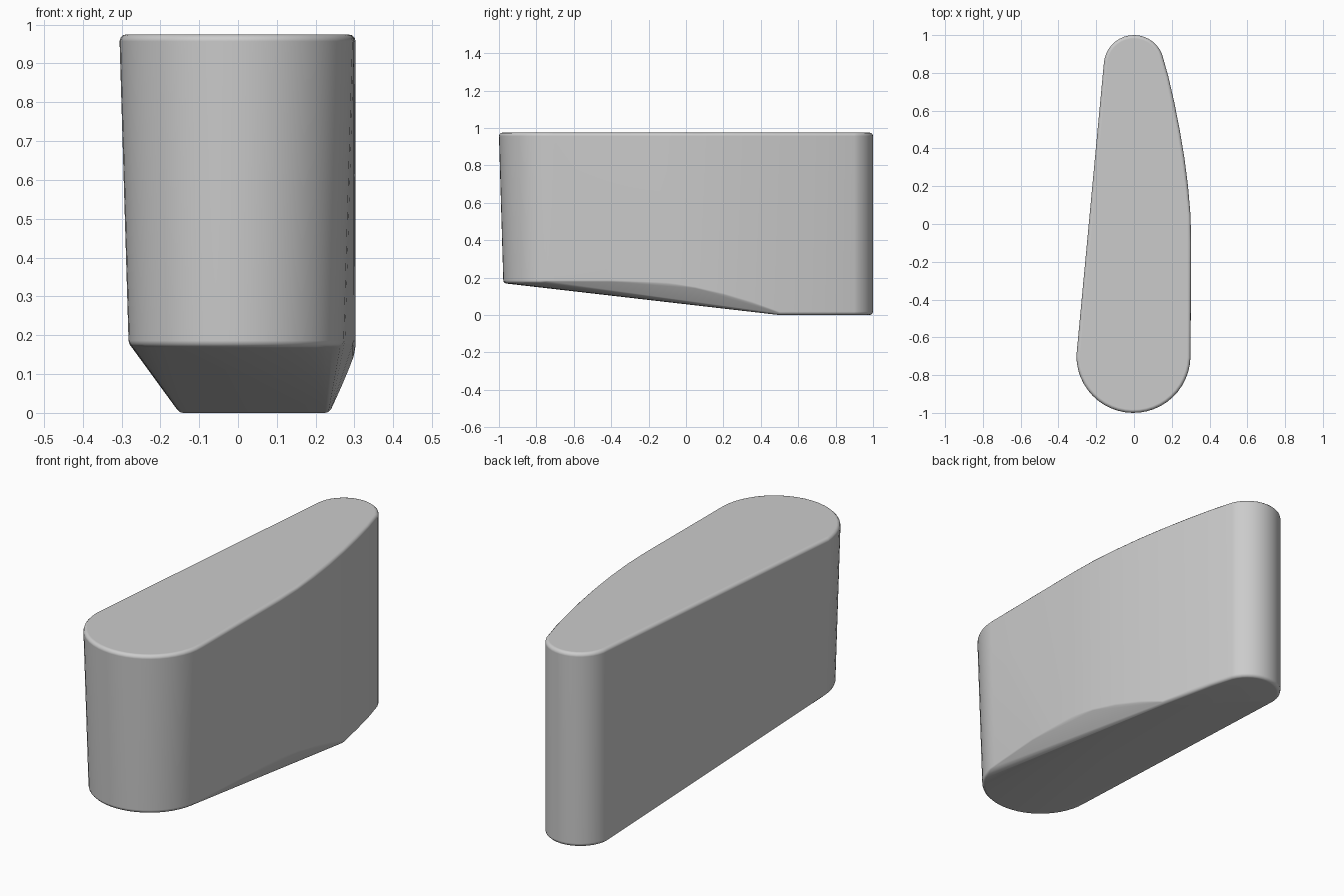
import bpy, bmesh
from math import radians, sin, cos, pi
from mathutils import Vector

if "Cube" in bpy.data.objects:
    bpy.data.objects.remove(bpy.data.objects["Cube"])

TOP = 0.975


def arc(cx, cy, r, a0, a1, n):
    return [(cx + r * cos(radians(a0 + (a1 - a0) * i / n)),
             cy + r * sin(radians(a0 + (a1 - a0) * i / n))) for i in range(n + 1)]


def outline(front_r):
    """Counter-clockwise teardrop outline: back nose, straight left, round front, bowed right."""
    back = arc(0, 0.84, 0.16, 22, 176, 16)
    front = arc(-0.003, -0.698, front_r, 180, 358, 24)
    bow = [(0.298, -0.4), (0.303, -0.2), (0.303, -0.1), (0.299, 0.05), (0.286, 0.2),
           (0.267, 0.35), (0.242, 0.5), (0.212, 0.65), (0.182, 0.78)]
    return back + front + bow


def base_height(x, y):
    """Underside rim: flat at the back, rising toward the front along the bowed side."""
    if y >= 0.5:
        return 0.0
    if y <= -0.3:
        return 0.168
    t = (y + 0.3) / 0.8
    return 0.168 * (1 - t ** 1.9)


def offset(pts, d):
    out = []
    for i, (x, y) in enumerate(pts):
        a, b = Vector(pts[i - 1]), Vector(pts[(i + 1) % len(pts)])
        t = (b - a).normalized()
        out.append((x - t.y * d, y + t.x * d))
    return out


# Body: convex shell around the rounded top rim and the rounded lower rim
bm = bmesh.new()
R = 0.018
for k in range(4):
    a = k / 3 * pi / 2
    inset, drop = R * (1 - cos(a)), R * (1 - sin(a))
    for x, y in offset(outline(0.302), inset):
        bm.verts.new((x, y, TOP - drop))
    low = outline(0.279)
    for (x0, y0), (x, y) in zip(low, offset(low, inset)):
        bm.verts.new((x, y, base_height(x0, y0) + drop))
bmesh.ops.convex_hull(bm, input=bm.verts[:])
bmesh.ops.delete(bm, geom=[v for v in bm.verts if not v.link_faces], context='VERTS')
bmesh.ops.dissolve_limit(bm, angle_limit=radians(0.5), verts=bm.verts[:], edges=bm.edges[:])
bmesh.ops.recalc_face_normals(bm, faces=bm.faces[:])

mesh = bpy.data.meshes.new("tapered_block")
bm.to_mesh(mesh)
bm.free()
block = bpy.data.objects.new("tapered_block", mesh)
bpy.context.collection.objects.link(block)
bpy.context.view_layer.objects.active = block
block.select_set(True)
bpy.ops.object.shade_smooth_by_angle(angle=radians(35))
block.modifiers.new("area_normals", 'WEIGHTED_NORMAL').keep_sharp = True
